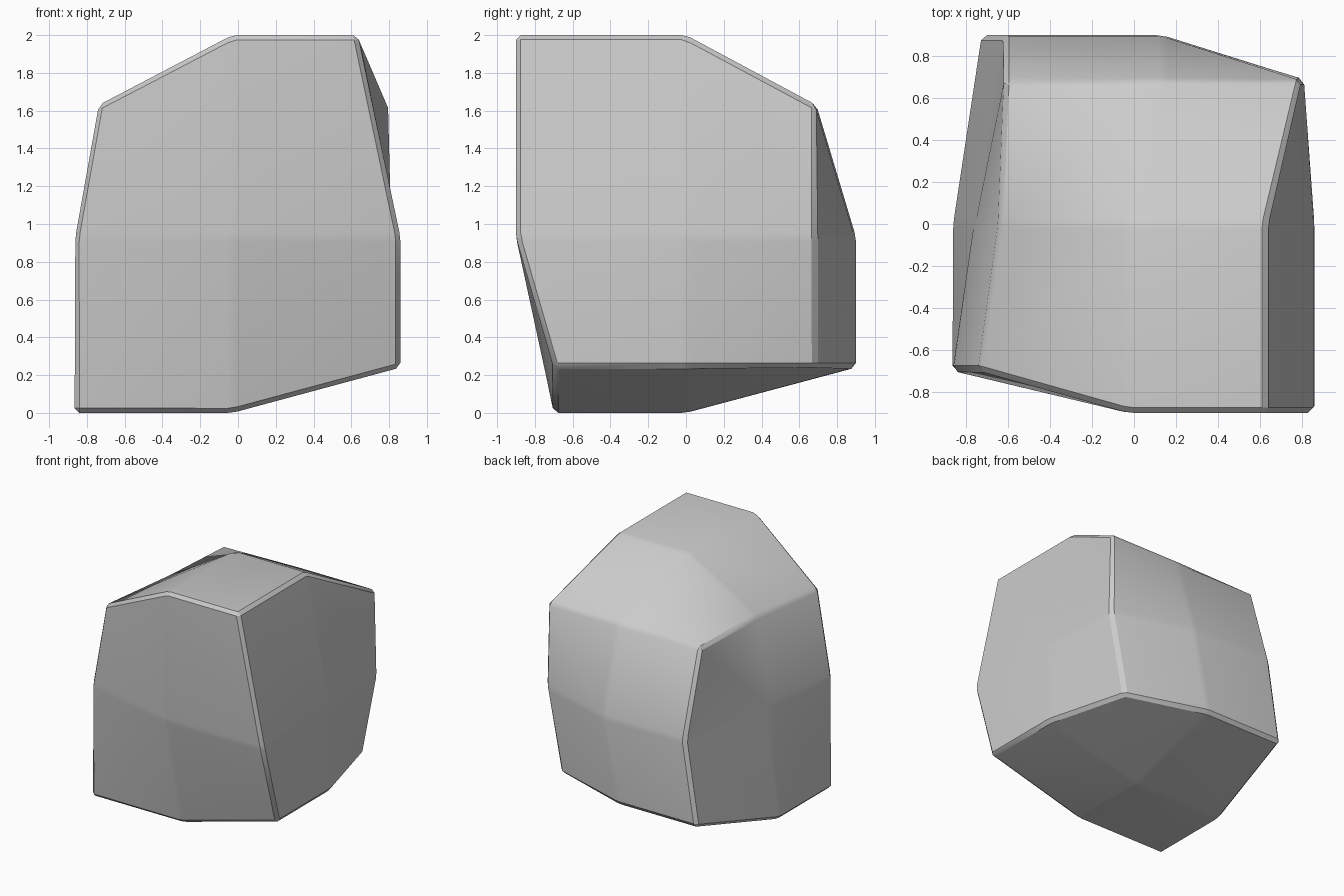
import bpy, bmesh

if "Cube" in bpy.data.objects:
    bpy.data.objects.remove(bpy.data.objects["Cube"])

# Cube split once, so every point has a grid address of -1, 0 or 1 per axis
bm = bmesh.new()
bmesh.ops.create_cube(bm, size=2)
bmesh.ops.subdivide_edges(bm, edges=bm.edges[:], cuts=1, use_grid_fill=True)

# Sideways positions that leave the regular grid
X_CHIPS = {
    (1, -1, 1): .635, (1, 0, 1): .635, (1, 1, 1): .80,
    (1, 1, 0): .81, (1, 1, -1): .67,
    (-1, -1, 1): -.74, (-1, 0, 1): -.645, (-1, 1, 1): -.62,
    (-1, 1, 0): -.62, (-1, 1, -1): -.73, (-1, 0, 0): -.76,
    (0, 1, 1): .14, (0, 1, 0): .14, (0, 1, -1): .0,
}


def rock_point(i, j, k):
    x = X_CHIPS.get((i, j, k), {-1: -.865, 0: -.03, 1: .86}[i])
    y = {-1: -.9, 0: 0, 1: .9}[j]
    z = {-1: 0, 0: .93, 1: 2}[k]
    # Each side is chipped back along two of its borders
    if j == -1 and (i == -1 or k == -1):
        y = -.70
    if j == 1 and (i == 1 or k == 1):
        y = .69
    if k == 1 and (i == -1 or j == 1):
        z = 1.63
    if k == -1 and (i == 1 or j == 1):
        z = .24
    return x, y, z


for v in bm.verts:
    v.co = rock_point(*(round(c) for c in v.co))
bmesh.ops.recalc_face_normals(bm, faces=bm.faces[:])

# Narrow worn edges
bmesh.ops.bevel(bm, geom=bm.edges[:], offset=.025, offset_type='OFFSET',
                segments=1, profile=.5, affect='EDGES', clamp_overlap=True)

mesh = bpy.data.meshes.new("rock")
bm.to_mesh(mesh)
bm.free()
rock = bpy.data.objects.new("rock", mesh)
bpy.context.collection.objects.link(rock)
bpy.context.view_layer.objects.active = rock
rock.select_set(True)
bpy.ops.object.shade_smooth_by_angle(angle=.52)
